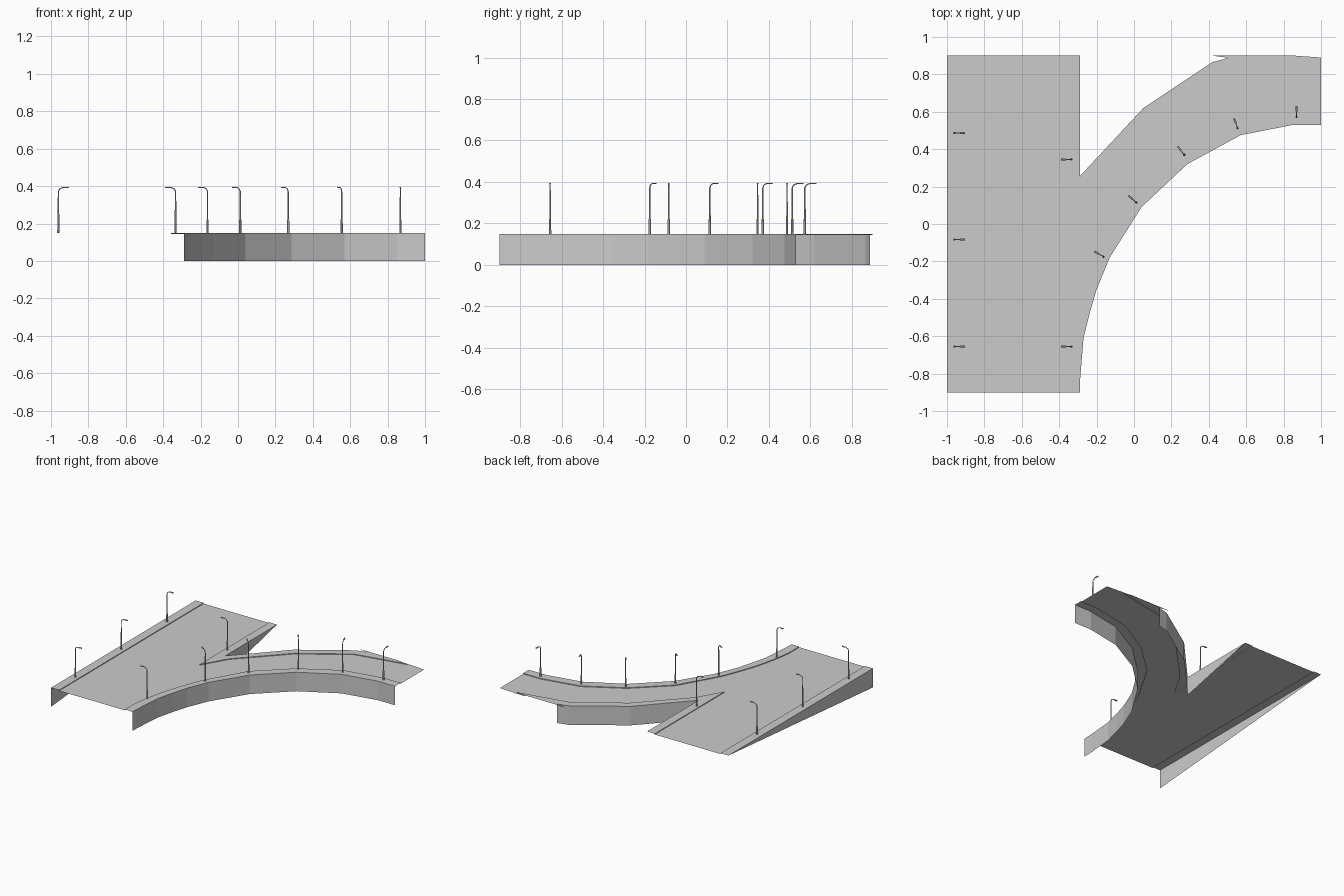
import bpy, bmesh, math
from mathutils import Vector, Matrix

if "Cube" in bpy.data.objects:
    bpy.data.objects.remove(bpy.data.objects["Cube"])

TOP, ROAD = 0.15, 0.144   # sidewalk and road levels


def finish(name, bm):
    me = bpy.data.meshes.new(name)
    bm.to_mesh(me)
    bm.free()
    ob = bpy.data.objects.new(name, me)
    bpy.context.collection.objects.link(ob)
    return ob


def slab(name, pts, z):
    """Flat outline, facing up."""
    bm = bmesh.new()
    f = bm.faces.new([bm.verts.new((x, y, z)) for x, y in pts])
    f.normal_update()
    if f.normal.z < 0:
        f.normal_flip()
    bmesh.ops.triangulate(bm, faces=[f], ngon_method='EAR_CLIP')
    return finish(name, bm)


def wall(name, path, top, bottoms):
    """Upright sheet along a path; facing side is to the right of travel."""
    bm = bmesh.new()
    up = [bm.verts.new((x, y, top)) for x, y in path]
    lo = [bm.verts.new((x, y, b)) if b < top else u
          for (x, y), b, u in zip(path, bottoms, up)]
    for i in range(len(path) - 1):
        vs = [lo[i], lo[i + 1], up[i + 1], up[i]]
        bm.faces.new(list(dict.fromkeys(vs)))
    return finish(name, bm)


# key outlines
curve_out = [(-.29, -.9), (-.288, -.83), (-.27, -.61), (-.235, -.47), (-.2, -.35),
             (-.13, -.18), (.04, .09), (.285, .32), (.57, .475), (.85, .53), (1, .53)]
curve_in = [(-.357, -.9), (-.357, -.77), (-.34, -.65), (-.3, -.48), (-.26, -.36),
            (-.19, -.18), (-.005, .14), (.25, .375), (.54, .54), (.85, .6), (1, .6)]
ramp_out = [(-.29, .255), (.05, .62), (.42, .866), (.505, .888)]
ramp_in = [(-.357, .03), (-.24, .23), (.09, .575), (.445, .808), (.85, .888)]

# road deck
slab("road_deck", [(-.93, -.9)] + curve_in + [(1, .89), (.86, .9), (.77, .9)]
     + ramp_in[::-1] + [(-.357, .9), (-.93, .9)], ROAD)

# sidewalks
slab("left_sidewalk", [(-1, -.9), (-.93, -.9), (-.93, .9), (-1, .9)], TOP)
slab("nose_sidewalk", ramp_in + [(.77, .9), (.42, .9)] + ramp_out[::-1]
     + [(-.29, .9), (-.357, .9)], TOP)
bm = bmesh.new()
a = [bm.verts.new((x, y, TOP)) for x, y in curve_out]
b = [bm.verts.new((x, y, TOP)) for x, y in curve_in]
for i in range(len(a) - 1):
    bm.faces.new([a[i], a[i + 1], b[i + 1], b[i]])
finish("curved_sidewalk", bm)


# kerb faces
def kerb(name, path):
    wall(name, path, TOP, [ROAD] * len(path))


kerb("left_kerb", [(-.93, .9), (-.93, -.9)][::-1])
kerb("curved_kerb", curve_in[::-1])
kerb("nose_kerb", [(-.357, .9)] + [ramp_in[0]])
kerb("ramp_kerb", ramp_in + [(.77, .9)])

# side walls; the straight ones taper to nothing at the back
wall("curved_side_wall", curve_out, TOP, [0] * len(curve_out))
wall("ramp_side_wall", ramp_out[::-1], TOP, [0] * len(ramp_out))
wall("nose_side_wall", [(-.29, .255), (-.29, .9)], TOP, [0, TOP])
wall("left_side_wall", [(-1, .9), (-1, -.9)], TOP, [TOP, 0])


# street lamp: swept pole with bent arm, plus flat head
def lamp_mesh():
    bm = bmesh.new()
    n = 6
    # (x, z, radius, tilt)
    path = [(0, 0, .0065, 0), (0, .07, .006, 0), (0, .072, .0045, 0), (0, .222, .0035, 0),
            (.006, .234, .003, 35), (.018, .241, .0028, 70), (.032, .243, .0025, 85)]
    rings = []
    for x, z, r, t in path:
        rot = Matrix.Rotation(math.radians(t), 3, 'Y')
        rings.append([bm.verts.new(Vector((x, 0, z)) + rot @ Vector(
            (r * math.cos(k * math.tau / n), r * math.sin(k * math.tau / n), 0)))
            for k in range(n)])
    for p, q in zip(rings, rings[1:]):
        for k in range(n):
            bm.faces.new([p[k], p[(k + 1) % n], q[(k + 1) % n], q[k]])
    bm.faces.new(rings[-1])
    head = bmesh.ops.create_cube(bm, size=1, matrix=Matrix.Translation((.043, 0, .243))
                                 @ Matrix.Diagonal((.028, .01, .006, 1)))["verts"]
    for v in head:
        if v.co.z > .243:
            v.co.y *= .6
    me = bpy.data.meshes.new("street_lamp")
    bm.to_mesh(me)
    bm.free()
    return me


lamp = lamp_mesh()
# x, y, heading in degrees
spots = [(-.96, y, 0) for y in (.487, -.083, -.655)]
spots += [(-.334, .345, 180), (-.334, -.655, 180), (-.163, -.175, 149), (.012, .115, 138),
          (.268, .37, 127), (.554, .512, 110), (.868, .573, 90)]
for x, y, h in spots:
    ob = bpy.data.objects.new("street_lamp", lamp)
    ob.location = (x, y, TOP)
    ob.rotation_euler.z = math.radians(h)
    bpy.context.collection.objects.link(ob)
